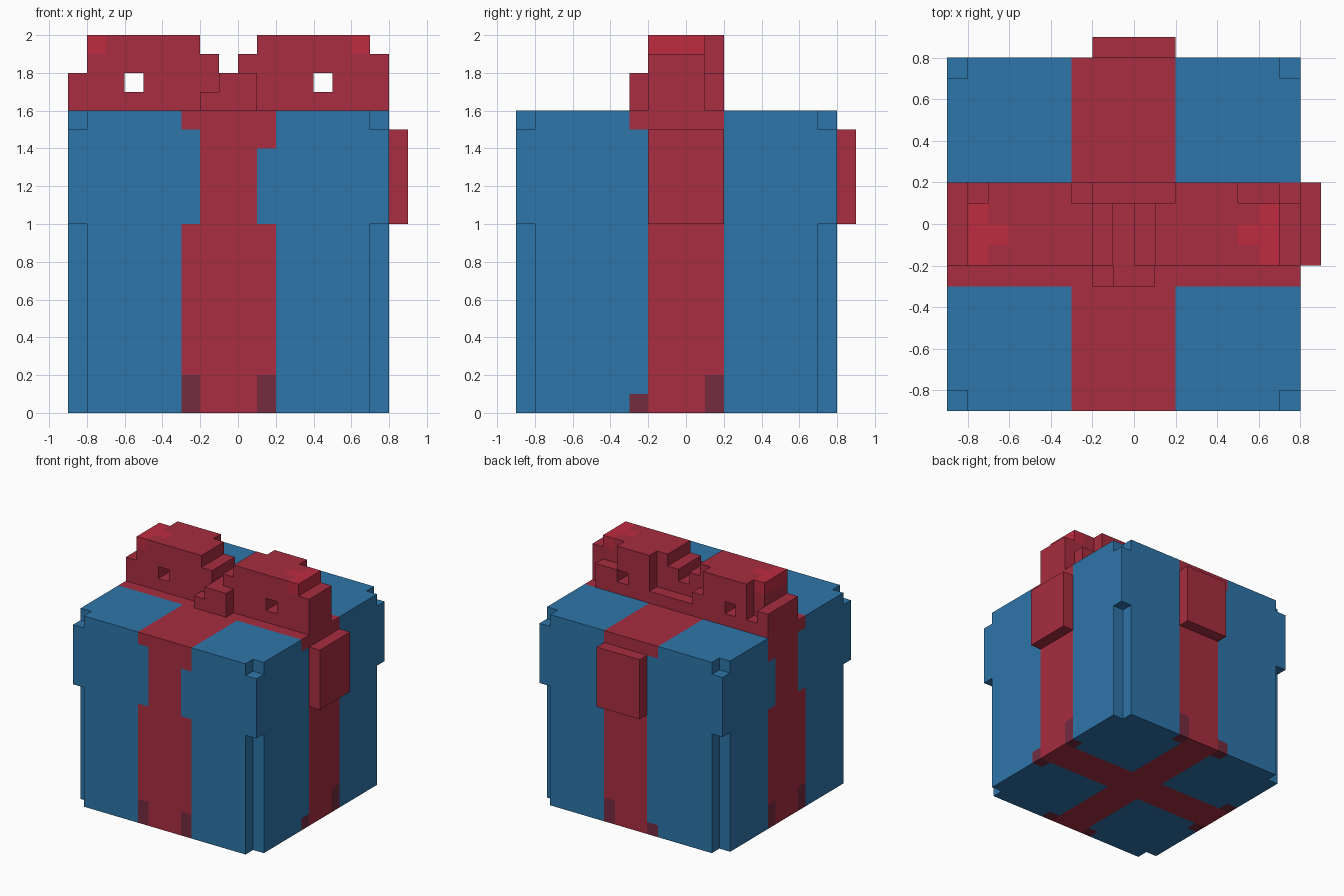
import bpy

if "Cube" in bpy.data.objects:
    bpy.data.objects.remove(bpy.data.objects["Cube"])

S = 0.1  # size of one block


def mat(name, rgb):
    m = bpy.data.materials.new(name)
    m.diffuse_color = (*rgb, 1)
    m.use_nodes = True
    m.node_tree.nodes["Principled BSDF"].inputs["Base Color"].default_value = m.diffuse_color
    return m


MATS = [mat("blue_paper", (0.027, 0.181, 0.402)),
        mat("red_ribbon", (0.392, 0.026, 0.051)),
        mat("dark_red", (0.174, 0.025, 0.051)),
        mat("bright_red", (0.515, 0.025, 0.051))]
BLUE, RED, DARK, BRIGHT = range(4)


def block(x0, x1, y0, y1, z0, z1):
    """Cells between integer bounds (upper bound excluded)."""
    return {(x, y, z) for x in range(x0, x1)
            for y in range(y0, y1) for z in range(z0, z1)}


# Wrapped box with notched vertical edges
box = block(-9, 8, -9, 8, 0, 16)
for cx in (-9, 7):
    for cy in (-9, 7):
        box -= block(cx, cx + 1, cy, cy + 1, 0, 10)
        box -= block(cx, cx + 1, cy, cy + 1, 15, 16)

# Ribbon ends hanging on the right and the back
right_end = block(8, 9, -2, 2, 10, 15)
back_end = block(-2, 2, 8, 9, 10, 15)

# Bow: front layers, then a rougher back layer made of columns
bow = block(-9, 8, -2, 1, 16, 18)
bow |= block(-8, -1, -2, 1, 18, 19) | block(0, 8, -2, 1, 18, 19)
bow |= block(-8, -2, -2, 1, 19, 20) | block(1, 7, -2, 1, 19, 20)
for x0, x1, h in ((-9, -8, 2), (-8, -7, 1), (-7, -3, 4), (-3, -2, 2),
                  (-2, 2, 1), (2, 5, 4), (5, 7, 2)):
    bow |= block(x0, x1, 1, 2, 16, 16 + h)
for x in (-6, 4):
    bow -= block(x, x + 1, -2, 2, 17, 18)

# Knot in front of the bow
knot = block(-2, 1, -3, -2, 16, 17) | block(-1, 1, -3, -2, 17, 18)


def box_colour(c, axis, sign):
    x, y, z = c
    if axis == 2:
        if sign > 0:
            return RED if -3 <= x <= 1 or -3 <= y <= 1 else BLUE
        if -2 <= x <= 0 or -2 <= y <= 0:
            return RED
        for u, v in ((x, y), (y, x)):
            if u in (-3, 1) and v in (-9, 7):
                return DARK
        return BLUE
    u = y if axis == 0 else x
    if z == 15:
        lo, hi = -3, 1
    elif sign > 0:                       # right and back
        lo, hi = -2, 1
        if (u == -3 and z < 1) or (u == 1 and z < 2):
            return DARK
    else:                                # front and left
        lo = -3 if z < 10 else -2
        hi = 0 if 10 <= z < 14 else 1
        if u in (-3, 1) and z < 2:
            return DARK
    return RED if lo <= u <= hi else BLUE


def bow_colour(c, axis, sign):
    x, y, z = c
    if z == 19 and ((x in (-8, 6) and y < 1) or (x in (-7, 5) and y == -1)):
        return BRIGHT
    return RED


def plain_red(c, axis, sign):
    return RED


SOLID = box | right_end | back_end | bow | knot


def build(name, cells, colour):
    """Mesh of the exposed cell sides, coloured by a rule."""
    verts, faces, cols = {}, [], []
    for c in sorted(cells):
        for axis in range(3):
            for sign in (-1, 1):
                n = list(c)
                n[axis] += sign
                if tuple(n) in SOLID:
                    continue
                a, b = (axis + 1) % 3, (axis + 2) % 3
                quad = []
                for da, db in ((0, 0), (1, 0), (1, 1), (0, 1)):
                    p = list(c)
                    p[axis] += sign > 0
                    p[a] += da
                    p[b] += db
                    quad.append(verts.setdefault(tuple(p), len(verts)))
                faces.append(quad if sign > 0 else quad[::-1])
                cols.append(colour(c, axis, sign))
    me = bpy.data.meshes.new(name)
    me.from_pydata([[v * S for v in p] for p in verts], [], faces)
    for m in MATS:
        me.materials.append(m)
    for poly, col in zip(me.polygons, cols):
        poly.material_index = col
    bpy.context.collection.objects.link(bpy.data.objects.new(name, me))


build("gift_box", box, box_colour)
build("right_ribbon_end", right_end, plain_red)
build("back_ribbon_end", back_end, plain_red)
build("bow", bow, bow_colour)
build("bow_knot", knot, plain_red)
